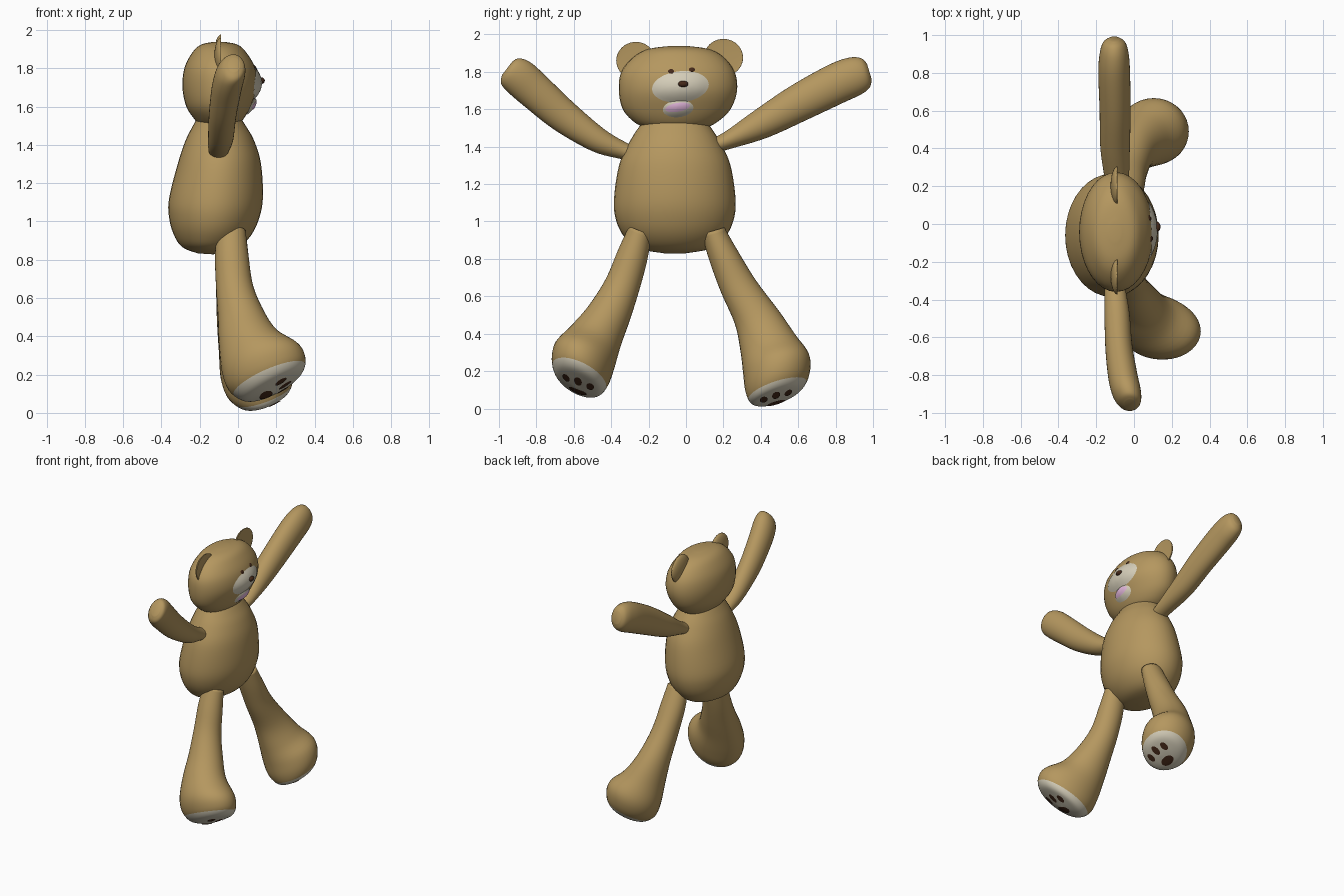
import bpy, bmesh, math
from mathutils import Vector
from mathutils.bvhtree import BVHTree

if "Cube" in bpy.data.objects:
    bpy.data.objects.remove(bpy.data.objects["Cube"])


def material(name, rgb):
    m = bpy.data.materials.new(name)
    m.diffuse_color = (*rgb, 1)
    m.use_nodes = True
    m.node_tree.nodes["Principled BSDF"].inputs["Base Color"].default_value = m.diffuse_color
    return m


TAN = material("tan plush", (0.46, 0.31, 0.115))
PALE = material("pale cream", (0.66, 0.61, 0.48))
DARK = material("dark brown", (0.06, 0.022, 0.01))
PINK = material("mouth pink", (0.75, 0.46, 0.70))


def finish(bm, name, mats):
    bmesh.ops.recalc_face_normals(bm, faces=bm.faces)
    me = bpy.data.meshes.new(name)
    bm.to_mesh(me)
    bm.free()
    for m in mats:
        me.materials.append(m)
    for p in me.polygons:
        p.use_smooth = True
    ob = bpy.data.objects.new(name, me)
    bpy.context.collection.objects.link(ob)
    return ob


def spline(a, b, c, d, t):
    return 0.5 * (2 * b + (c - a) * t + (2 * a - 5 * b + 4 * c - d) * t * t
                  + (3 * b - a - 3 * c + d) * t ** 3)


def loft(name, sections, pale_from=None, n=36, steps=5):
    """Skin smooth ellipses, each given as (centre, half axis, half axis)."""
    bm = bmesh.new()
    rings, last = [], len(sections) - 1
    for i in range(last * steps + 1):
        k = min(i // steps, last - 1)
        t = i / steps - k
        q = [sections[max(0, min(last, k + o))] for o in (-1, 0, 1, 2)]
        c, a, b = (spline(q[0][j], q[1][j], q[2][j], q[3][j], t) for j in range(3))
        rings.append([bm.verts.new(c + a * math.cos(w) + b * math.sin(w))
                      for w in (2 * math.pi * s / n for s in range(n))])
    for i in range(len(rings) - 1):
        for s in range(n):
            e = (s + 1) % n
            f = bm.faces.new((rings[i][s], rings[i][e], rings[i + 1][e], rings[i + 1][s]))
            f.material_index = int(pale_from is not None and i / steps >= pale_from)
    for ring in (rings[0], rings[-1]):
        f = bm.faces.new(ring)
        f.material_index = int(pale_from is not None and ring is rings[-1])
    return finish(bm, name, [TAN, PALE])


def flat_sections(rows, slope=0):
    """Rows: back x, back z, front x, front z, centre y, half width in y."""
    return [(Vector(((xb + xf) / 2, y, (zb + zf) / 2)),
             Vector(((xf - xb) / 2, 0, (zf - zb) / 2)),
             Vector((0, ry, ry * slope))) for xb, zb, xf, zf, y, ry in rows]


def arm_sections(rows):
    """Rows: x, y, z, radius in the y-z plane, radius in x."""
    out = []
    for i, (x, y, z, r, rx) in enumerate(rows):
        p, q = rows[max(0, i - 1)], rows[min(len(rows) - 1, i + 1)]
        d = Vector((0, q[1] - p[1], q[2] - p[2])).normalized()
        out.append((Vector((x, y, z)), Vector((rx, 0, 0)), Vector((0, -d.z, d.y)) * r))
    return out


def plate(name, targets, centre, normal, u, v, mat, lift=0.004, bump=0.0):
    """Thin oval patch projected onto the targets along -normal."""
    trees = [BVHTree.FromPolygons([w.co for w in o.data.vertices],
                                  [p.vertices for p in o.data.polygons]) for o in targets]
    n = normal.normalized()

    def drop(p, r):
        start = p + n * 0.5
        hits = [h for h in (t.ray_cast(start, -n) for t in trees) if h[0] is not None]
        base = min(hits, key=lambda h: h[3])[0] if hits else p
        return base + n * (lift + bump * (1 - r * r))

    bm = bmesh.new()
    mid = bm.verts.new(drop(centre, 0))
    prev, segs, count = None, 28, 7
    for i in range(1, count + 1):
        r = i / count
        ring = [bm.verts.new(drop(centre + u * (r * math.cos(w)) + v * (r * math.sin(w)), r))
                for w in (2 * math.pi * s / segs for s in range(segs))]
        for s in range(segs):
            e = (s + 1) % segs
            bm.faces.new((mid, ring[s], ring[e]) if prev is None
                         else (prev[s], ring[s], ring[e], prev[e]))
        prev = ring
    bm.normal_update()
    ob = finish(bm, name, [mat])
    if ob.data.polygons[0].normal.dot(n) < 0:
        ob.data.flip_normals()
    return ob


def ball(name, centre, radii, mat, dent=0.0):
    bm = bmesh.new()
    bmesh.ops.create_uvsphere(bm, u_segments=32, v_segments=20, radius=1)
    for w in bm.verts:
        r2 = w.co.y ** 2 + w.co.z ** 2
        if w.co.x > 0:
            w.co.x -= dent * max(0, 1 - r2) ** 0.5
        w.co = Vector(centre) + Vector([c * r for c, r in zip(w.co, radii)])
    return finish(bm, name, [mat])


# Torso
loft("torso", flat_sections([
    (-.21, .833, -.13, .828, -.06, .06), (-.29, .865, -.02, .85, -.06, .20),
    (-.335, .93, .055, .91, -.06, .272), (-.36, 1.02, .105, 1.0, -.06, .315),
    (-.36, 1.12, .13, 1.12, -.06, .325), (-.315, 1.3, .12, 1.3, -.06, .298),
    (-.275, 1.42, .085, 1.42, -.06, .245), (-.235, 1.5, .04, 1.5, -.06, .195),
    (-.2, 1.56, .0, 1.56, -.06, .15)]))

# Head and ears
head = loft("head", flat_sections([
    (-.19, 1.49, -.02, 1.49, -.055, .14), (-.225, 1.53, .025, 1.53, -.055, .22),
    (-.27, 1.6, .065, 1.6, -.05, .288), (-.29, 1.7, .10, 1.7, -.043, .316),
    (-.28, 1.8, .09, 1.8, -.043, .303), (-.24, 1.88, .045, 1.88, -.04, .24),
    (-.195, 1.922, .0, 1.922, -.04, .16), (-.13, 1.938, -.07, 1.938, -.04, .05)]))
for side, y, z in (("right", -.268, 1.86), ("left", .2, 1.876)):
    ball(side + "_ear", (-.088, y, z), (.036, .105, .1), TAN, dent=1.1)

# Muzzle, mouth, nose and eyes
X = Vector((1, 0, 0))
muzzle = plate("muzzle", [head], Vector((0, -.03, 1.72)), X,
               Vector((0, .152, .012)), Vector((0, 0, .084)), PALE, bump=.02)
chin = plate("chin", [head], Vector((0, -.042, 1.603)), X,
             Vector((0, .082, .006)), Vector((0, 0, .046)), PALE, bump=.018)
plate("mouth", [chin, head], Vector((0, -.045, 1.61)), X,
      Vector((0, .066, .01)), Vector((0, 0, .024)), PINK)
ball("nose", (.122, -.015, 1.735), (.018, .027, .017), DARK)
for side, y, z in (("right", -.08, 1.803), ("left", .032, 1.812)):
    plate(side + "_eye", [muzzle, head], Vector((0, y, z)), X,
          Vector((0, .016, 0)), Vector((0, 0, .012)), DARK, bump=.005)

# Arms
loft("right_arm", arm_sections([
    (-.10, -.27, 1.36, .04, .05), (-.10, -.34, 1.38, .047, .055),
    (-.09, -.47, 1.435, .067, .066), (-.08, -.65, 1.56, .088, .072),
    (-.06, -.8, 1.69, .098, .078), (-.04, -.89, 1.77, .1, .077),
    (-.025, -.94, 1.805, .083, .06), (-.02, -.957, 1.818, .045, .03)]))
loft("left_arm", arm_sections([
    (-.09, .13, 1.40, .04, .05), (-.09, .22, 1.432, .047, .062),
    (-.10, .4, 1.52, .08, .078), (-.10, .6, 1.632, .1, .082),
    (-.105, .8, 1.735, .108, .084), (-.105, .9, 1.777, .104, .077),
    (-.105, .957, 1.795, .083, .06), (-.105, .98, 1.802, .045, .03)]))

# Legs with pale soles
right_leg = loft("right_leg", flat_sections([
    (-.11, .95, .04, .95, -.245, .06), (-.12, .82, .055, .82, -.285, .077),
    (-.115, .66, .08, .66, -.34, .088), (-.105, .5, .14, .52, -.41, .108),
    (-.10, .36, .21, .42, -.48, .132), (-.085, .22, .32, .35, -.54, .158),
    (-.05, .125, .353, .28, -.565, .153), (.02, .075, .335, .215, -.575, .125),
    (.1, .08, .27, .165, -.578, .07), (.17, .10, .2, .12, -.578, .012)], -.4), 6.4)
left_leg = loft("left_leg", flat_sections([
    (-.11, .95, .04, .95, .145, .06), (-.12, .82, .055, .82, .2, .077),
    (-.115, .66, .07, .65, .28, .095), (-.11, .48, .11, .49, .38, .118),
    (-.10, .32, .18, .37, .44, .148), (-.09, .18, .265, .29, .482, .176),
    (-.055, .085, .29, .2, .49, .172), (.01, .032, .27, .12, .487, .14),
    (.07, .025, .21, .075, .482, .08), (.13, .04, .16, .05, .48, .012)], .3), 6.5)

# Paw pads on the soles
for side, leg, c, rise, slope in (
        ("right", right_leg, Vector((.185, -.578, .115)), .48, -.4),
        ("left", left_leg, Vector((.145, .482, .045)), .38, .3)):
    v = Vector((1, 0, rise)).normalized()
    u = Vector((0, 1, slope * .6)).normalized()
    n = v.cross(u)
    if n.z > 0:
        n = -n
    for i, (du, dv, ru, rv) in enumerate((
            (-.068, .05, .021, .034), (0, .068, .022, .038),
            (.068, .05, .021, .034), (0, -.045, .05, .036))):
        plate(f"{side}_paw_pad_{i + 1}", [leg], c + u * du + v * dv, n,
              u * ru, v * rv, DARK)
